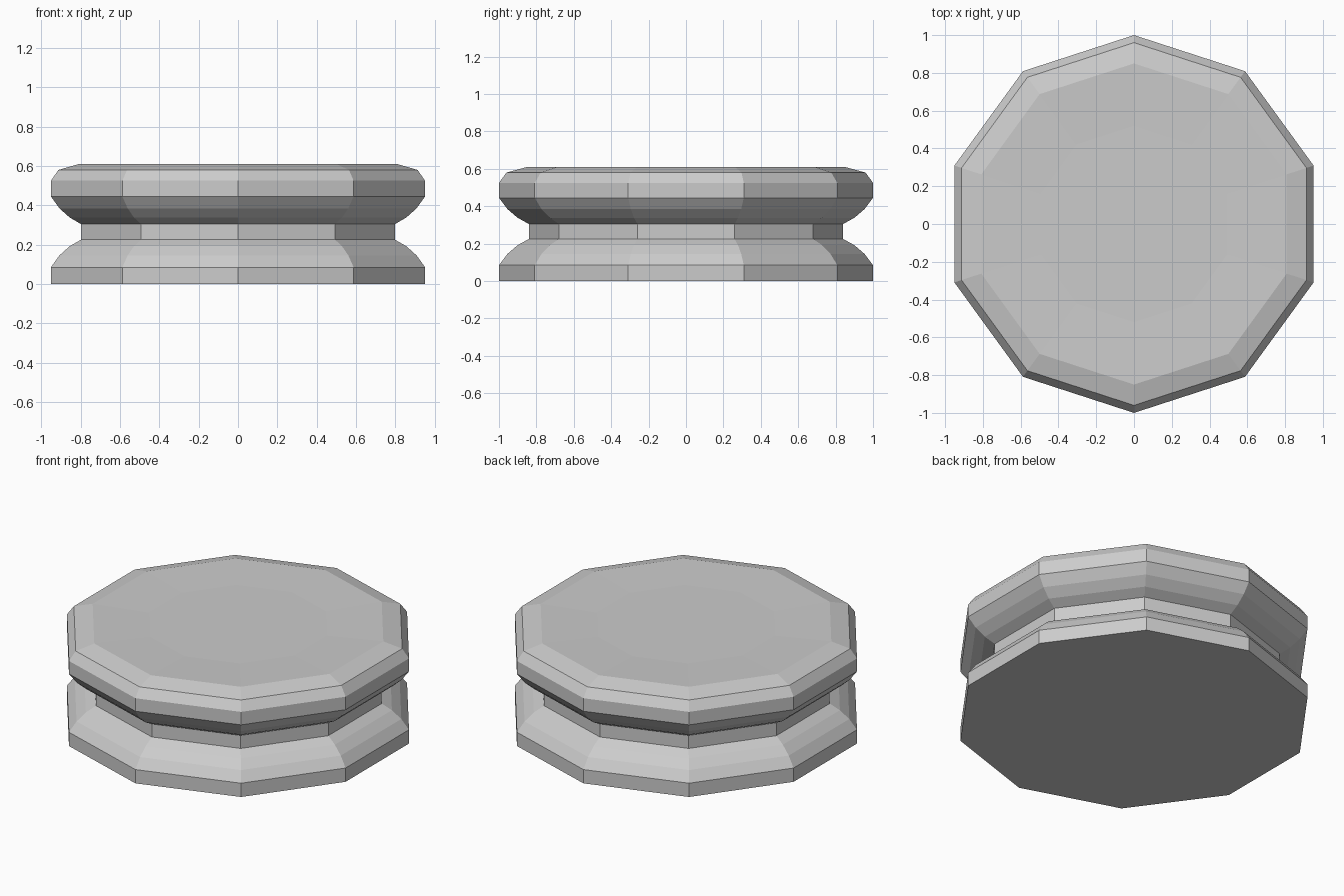
import bpy
import bmesh
from math import cos, sin, pi

cube = bpy.data.objects.get("Cube")
if cube:
    bpy.data.objects.remove(cube)

SIDES = 10


def make_material(name, colour):
    mat = bpy.data.materials.new(name)
    mat.use_nodes = True
    mat.diffuse_color = colour
    mat.node_tree.nodes["Principled BSDF"].inputs["Base Color"].default_value = colour
    return mat


def lathe(name, profile, material):
    """Turn (radius, height) points into a closed ten-sided solid."""
    bm = bmesh.new()
    rings = []
    for radius, z in profile:
        angles = [pi / 2 + 2 * pi * i / SIDES for i in range(SIDES)]
        rings.append([bm.verts.new((radius * cos(a), radius * sin(a), z)) for a in angles])
    for low, high in zip(rings, rings[1:]):
        for i in range(SIDES):
            j = (i + 1) % SIDES
            bm.faces.new((low[i], low[j], high[j], high[i]))
    bm.faces.new(rings[0][::-1])
    bm.faces.new(rings[-1])
    bmesh.ops.recalc_face_normals(bm, faces=bm.faces)
    mesh = bpy.data.meshes.new(name)
    bm.to_mesh(mesh)
    bm.free()
    mesh.materials.append(material)
    obj = bpy.data.objects.new(name, mesh)
    bpy.context.collection.objects.link(obj)
    return obj


grey = make_material("light grey", (0.6, 0.6, 0.6, 1))

# Lower flange, rounded shoulder and waist
lower = [(1, 0), (1, 0.085), (0.955, 0.145), (0.9, 0.192), (0.84, 0.225)]
# The underside of the upper flange mirrors the lower shoulder
waist_mid = 0.265
upper = [(r, 2 * waist_mid - z) for r, z in reversed(lower[1:])]
# Bevelled rim and shallow dished top
top = [(1, 0.525), (0.96, 0.58), (0.85, 0.61), (0.52, 0.6)]

lathe("pedestal", lower + upper + top, grey)
